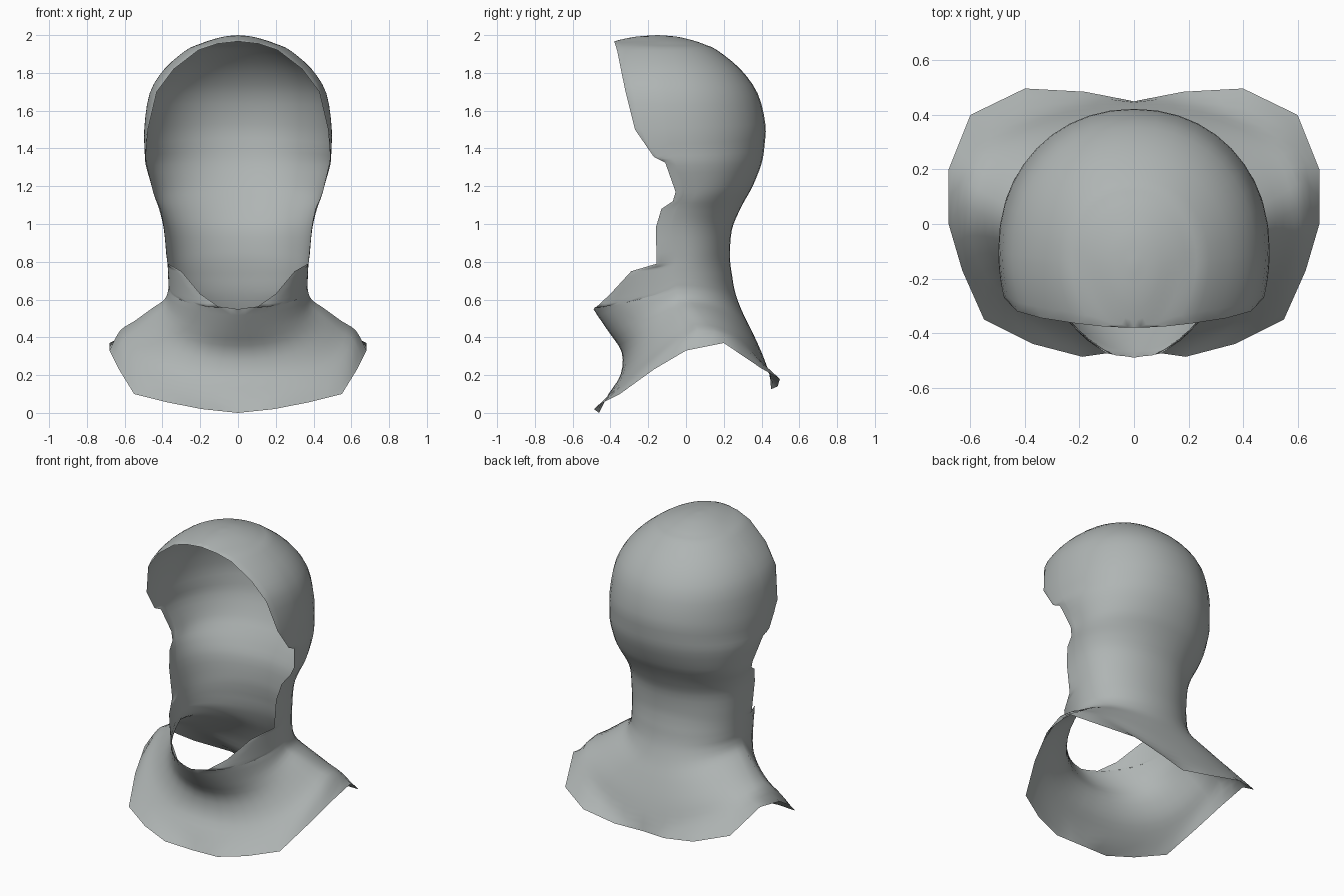
import bpy, bmesh, math
from mathutils import Vector

if "Cube" in bpy.data.objects:
    bpy.data.objects.remove(bpy.data.objects["Cube"])

HALF = 10          # columns from front edge to side, and from side to back
STEPS = 3          # rows between two key sections

# Key sections: front edge (x, y, z), side (half width, y, z), back centre (y, z)
SHOULDER = [
    (0, -.41, .10, .625, .06, .435, .44, .21),
    (0, -.347, .20, .55, .03, .485, .40, .32),
    (0, -.34, .32, .46, -.01, .55, .35, .43),
    (0, -.41, .43, .39, -.04, .60, .305, .52),
    (0, -.49, .55, .370, -.05, .65, .272, .60),
    (.10, -.475, .56, .369, -.05, .69, .255, .66),
    (.20, -.40, .63, .370, -.05, .73, .245, .72),
    (.30, -.29, .75, .372, -.05, .77, .236, .78),
    (.371, -.155, .79, .376, -.05, .83, .232, .85),
]
FRONT_POWER = [2.5, 2.3, 2.1, 1.9, 1.7, 1.65, 1.7, 1.9, 2]
HEAD = [
    (.389, -.16, .98, .394, -.07, .98, .243, .97),
    (.409, -.13, 1.08, .415, -.05, 1.07, .278, 1.06),
    (.428, -.07, 1.12, .435, -.02, 1.13, .314, 1.13),
    (.447, -.055, 1.17, .452, -.01, 1.19, .353, 1.20),
    (.484, -.11, 1.325, .488, -.05, 1.31, .40, 1.32),
    (.488, -.17, 1.355, .494, -.08, 1.39, .416, 1.42),
    (.477, -.27, 1.50, .496, -.10, 1.51, .42, 1.53),
    (.43, -.32, 1.70, .468, -.11, 1.69, .38, 1.69),
    (.34, -.345, 1.82, .39, -.12, 1.82, .288, 1.82),
    (.21, -.365, 1.92, .275, -.13, 1.92, .165, 1.92),
    (.11, -.376, 1.954, .21, -.135, 1.950, .105, 1.948),
    (0, -.38, 1.967, .15, -.14, 1.972, .04, 1.971),
    (0, -.27, 1.991, .075, -.15, 1.992, -.05, 1.992),
    (0, -.15, 2.0, 0, -.15, 2.0, -.15, 2.0),
]
# Lower hem, front centre to back centre
HEM = [(0, -.46, 0), (.19, -.487, .02), (.37, -.44, .055), (.55, -.35, .10),
       (.63, -.17, .23), (.68, 0, .33), (.68, .2, .37), (.6, .4, .235),
       (.4, .497, .18), (.18, .485, .14), (0, .45, .125)]


def hem_row():
    """Hem polygon resampled to the column count."""
    row = []
    for j in range(2 * HALF + 1):
        s = j / (2 * HALF) * (len(HEM) - 1)
        i = min(int(s), len(HEM) - 2)
        row.append(Vector(HEM[i]).lerp(Vector(HEM[i + 1]), s - i))
    return row


def section(xe, ye, ze, w, yw, zw, yb, zb, front, back):
    """Half cross-section: front arc from the edge to the side, then back arc."""
    kf, kb = 2 / front, 2 / back
    ratio = min(xe / w, .999) if w else 0
    a0 = math.asin(ratio ** (1 / kf))
    f = (yw - ye) / math.cos(a0) ** kf
    row = []
    for j in range(HALF):
        t = j / HALF
        a = a0 + (math.pi / 2 - a0) * t
        row.append(Vector((w * math.sin(a) ** kf, yw - f * math.cos(a) ** kf,
                           ze + (zw - ze) * t * t)))
    for j in range(HALF + 1):
        t = j / HALF
        a = math.pi / 2 * t
        x = w * math.cos(a) ** kb if j < HALF else 0
        row.append(Vector((x, yw + (yb - yw) * math.sin(a) ** kb,
                           zw + (zb - zw) * t * t * (3 - 2 * t))))
    return row


def spline(p0, p1, p2, p3, t):
    return .5 * (2 * p1 + (p2 - p0) * t + (2 * p0 - 5 * p1 + 4 * p2 - p3) * t * t
                 + (3 * p1 - p0 - 3 * p2 + p3) * t ** 3)


# Key rows, boxier near the hem and rounder upwards
keys = [hem_row()]
for i, r in enumerate(SHOULDER):
    keys.append(section(*r, FRONT_POWER[i], max(2.1, 2.6 - .15 * i)))
keys += [section(*r, 2, 2.1) for r in HEAD]

# Smooth rows through the key rows, with straight-sided opening edge
rows = []
n = len(keys)
for i in range(n - 1):
    quad = [keys[max(i - 1, 0)], keys[i], keys[i + 1], keys[min(i + 2, n - 1)]]
    for s in range(STEPS):
        row = [spline(*p, s / STEPS) for p in zip(*quad)]
        if 5 <= i < n - 3:
            row[0] = keys[i][0].lerp(keys[i + 1][0], s / STEPS)
        for p in row:
            p.x = max(p.x, 0)
        row[-1].x = 0
        rows.append(row)
rows.append(keys[-1])

# Hood half surface
bm = bmesh.new()
grid = [[bm.verts.new(p) for p in row] for row in rows]
for a, b in zip(grid, grid[1:]):
    for j in range(2 * HALF):
        bm.faces.new((a[j], a[j + 1], b[j + 1], b[j]))
bmesh.ops.remove_doubles(bm, verts=bm.verts, dist=.0005)
mesh = bpy.data.meshes.new("hood")
bm.to_mesh(mesh)
bm.free()

hood = bpy.data.objects.new("hood", mesh)
bpy.context.collection.objects.link(hood)
grey = bpy.data.materials.new("cloth_grey")
grey.diffuse_color = (.43, .46, .455, 1)
grey.use_nodes = True
grey.node_tree.nodes["Principled BSDF"].inputs["Base Color"].default_value = grey.diffuse_color
mesh.materials.append(grey)

# Mirror to the other side, joined along the centre
mirror = hood.modifiers.new("mirror", 'MIRROR')
mirror.use_clip = True
mirror.merge_threshold = .001

bpy.context.view_layer.objects.active = hood
hood.select_set(True)
bpy.ops.object.shade_smooth_by_angle(angle=math.radians(80))
